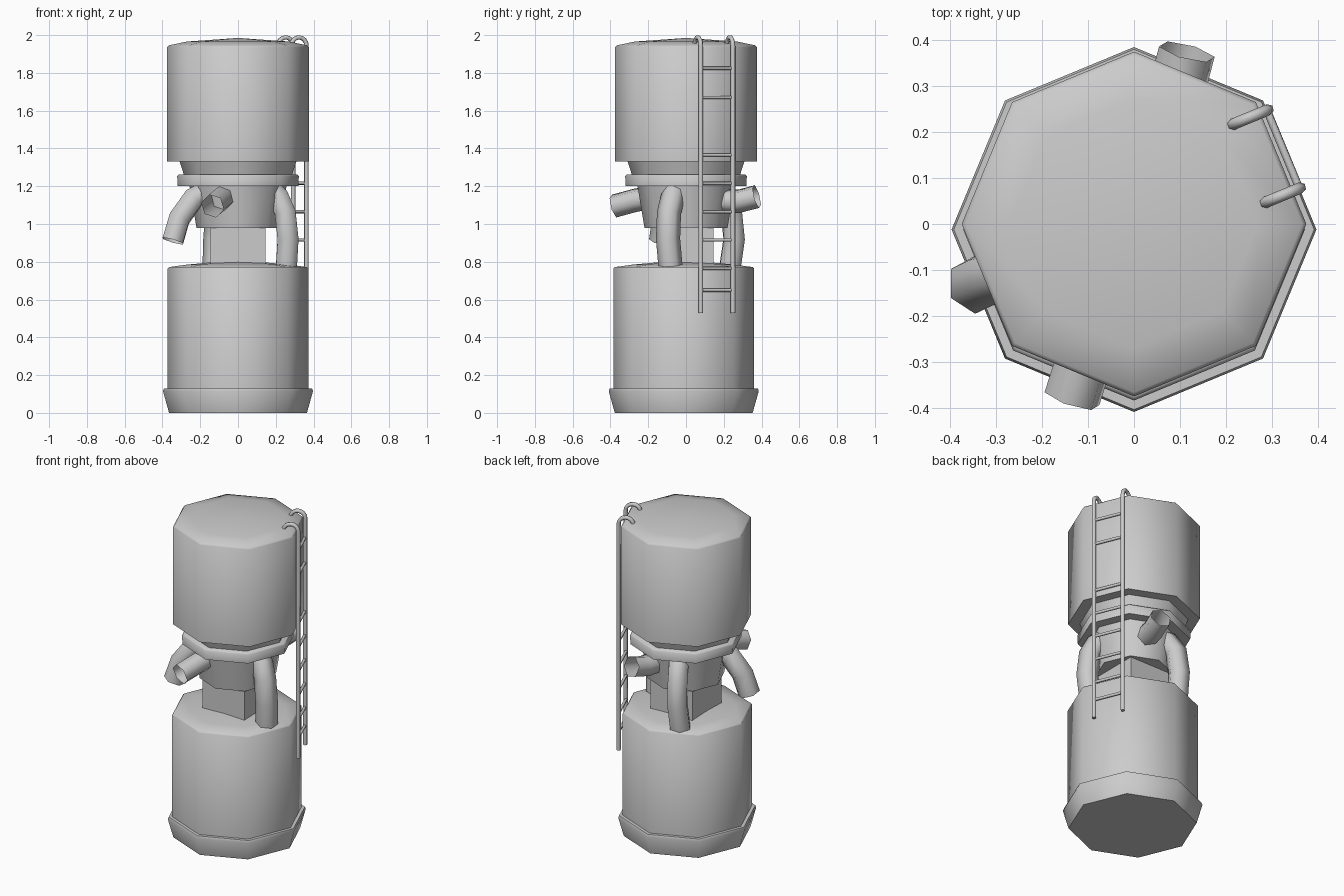
import bpy, bmesh, math
from mathutils import Vector

if "Cube" in bpy.data.objects:
    bpy.data.objects.remove(bpy.data.objects["Cube"])


def finish(name, bm, angle=50):
    bmesh.ops.recalc_face_normals(bm, faces=bm.faces)
    me = bpy.data.meshes.new(name)
    bm.to_mesh(me)
    bm.free()
    ob = bpy.data.objects.new(name, me)
    bpy.context.collection.objects.link(ob)
    bpy.ops.object.select_all(action='DESELECT')
    ob.select_set(True)
    bpy.context.view_layer.objects.active = ob
    bpy.ops.object.shade_smooth_by_angle(angle=math.radians(angle))
    return ob


def skin(bm, rings):
    n = len(rings[0])
    for a, b in zip(rings, rings[1:]):
        for i in range(n):
            bm.faces.new((a[i], a[(i + 1) % n], b[(i + 1) % n], b[i]))


def octagon(name, profile, cy=0.0, apex=None):
    """Stack of eight-sided rings (radius, z), closed below, flat or domed above."""
    bm = bmesh.new()
    rings = [[bm.verts.new((r * math.cos(i * math.pi / 4),
                            cy + r * math.sin(i * math.pi / 4), z)) for i in range(8)]
             for r, z in profile]
    skin(bm, rings)
    bm.faces.new(rings[0])
    if apex is None:
        bm.faces.new(rings[-1])
    else:
        top = bm.verts.new((0, cy, apex))
        for i in range(8):
            bm.faces.new((rings[-1][i], rings[-1][(i + 1) % 8], top))
    return finish(name, bm)


def tube(name, points, radius, sides=6, caps=False):
    """Sweep a polygon along a path."""
    pts = [Vector(p) for p in points]
    bm = bmesh.new()
    rings = []
    u = None
    for i, p in enumerate(pts):
        d = (pts[min(i + 1, len(pts) - 1)] - pts[max(i - 1, 0)]).normalized()
        if u is None:
            u = d.orthogonal()
        u = (u - d * u.dot(d)).normalized()
        v = d.cross(u)
        rings.append([bm.verts.new(p + radius * (math.cos(k * math.tau / sides) * u
                                                 + math.sin(k * math.tau / sides) * v))
                      for k in range(sides)])
    skin(bm, rings)
    if caps:
        bm.faces.new(rings[0])
        bm.faces.new(rings[-1])
    return finish(name, bm, 65)


# Lower tank and flared foot
octagon("base_flange", [(0.365, 0), (0.397, 0.115), (0.392, 0.13)], cy=-0.012)
octagon("lower_tank", [(0.372, 0.12), (0.372, 0.765), (0.365, 0.772), (0.27, 0.785)],
        cy=-0.012, apex=0.81)

# Square column, tapered neck and collar
bm = bmesh.new()
bmesh.ops.create_cube(bm, size=1)
for v in bm.verts:
    v.co = (v.co.x * 0.29, v.co.y * 0.29, 0.885 + v.co.z * 0.25)
finish("column", bm)
octagon("neck_cone", [(0.22, 0.98), (0.258, 1.21)])
octagon("collar", [(0.32, 1.2), (0.322, 1.255), (0.315, 1.262)])
octagon("neck_flare", [(0.283, 1.25), (0.312, 1.34)])

# Upper tank
octagon("upper_tank", [(0.375, 1.33), (0.375, 1.937), (0.366, 1.946), (0.27, 1.966)],
        apex=1.985)

# Bent pipes and open stubs around the neck
PIPES = {
    "pipe_left": [(-0.18, -0.07, 1.16), (-0.235, -0.09, 1.135), (-0.31, -0.115, 1.03),
                  (-0.345, -0.132, 0.91)],
    "pipe_right": [(0.18, -0.06, 1.17), (0.215, -0.07, 1.14), (0.25, -0.09, 1.06),
                   (0.265, -0.095, 0.92), (0.255, -0.08, 0.75)],
    "pipe_back": [(-0.07, 0.16, 1.17), (-0.085, 0.195, 1.14), (-0.11, 0.24, 1.06),
                  (-0.12, 0.255, 0.92), (-0.125, 0.23, 0.75)],
    "stub_front": [(-0.07, -0.16, 1.145), (-0.10, -0.27, 1.125), (-0.135, -0.38, 1.095)],
    "stub_back": [(0.06, 0.16, 1.12), (0.09, 0.28, 1.12), (0.115, 0.375, 1.145)],
}
for name, pts in PIPES.items():
    tube(name, pts, 0.064)

# Ladder on the 22.5 degree face
A = math.radians(22.5)
N = Vector((math.cos(A), math.sin(A), 0))
T = Vector((-math.sin(A), math.cos(A), 0))


def on_face(n, t, z):
    return N * n + T * t + Vector((0, 0, z))


SIDES = (-0.066, 0.118)
for name, t in zip(("ladder_rail_1", "ladder_rail_2"), SIDES):
    path = [on_face(0.365, t, 0.53)]
    for k in range(9):
        a = k * math.pi / 8
        path.append(on_face(0.322 + 0.043 * math.cos(a), t, 1.945 + 0.043 * math.sin(a)))
    tube(name, path, 0.0125, caps=True)
for i, z in enumerate((0.65, 0.765, 0.915, 1.065, 1.215, 1.365, 1.67, 1.825)):
    tube(f"ladder_rung_{i + 1}", [on_face(0.362, SIDES[0], z), on_face(0.362, SIDES[1], z)],
         0.009, caps=True)
